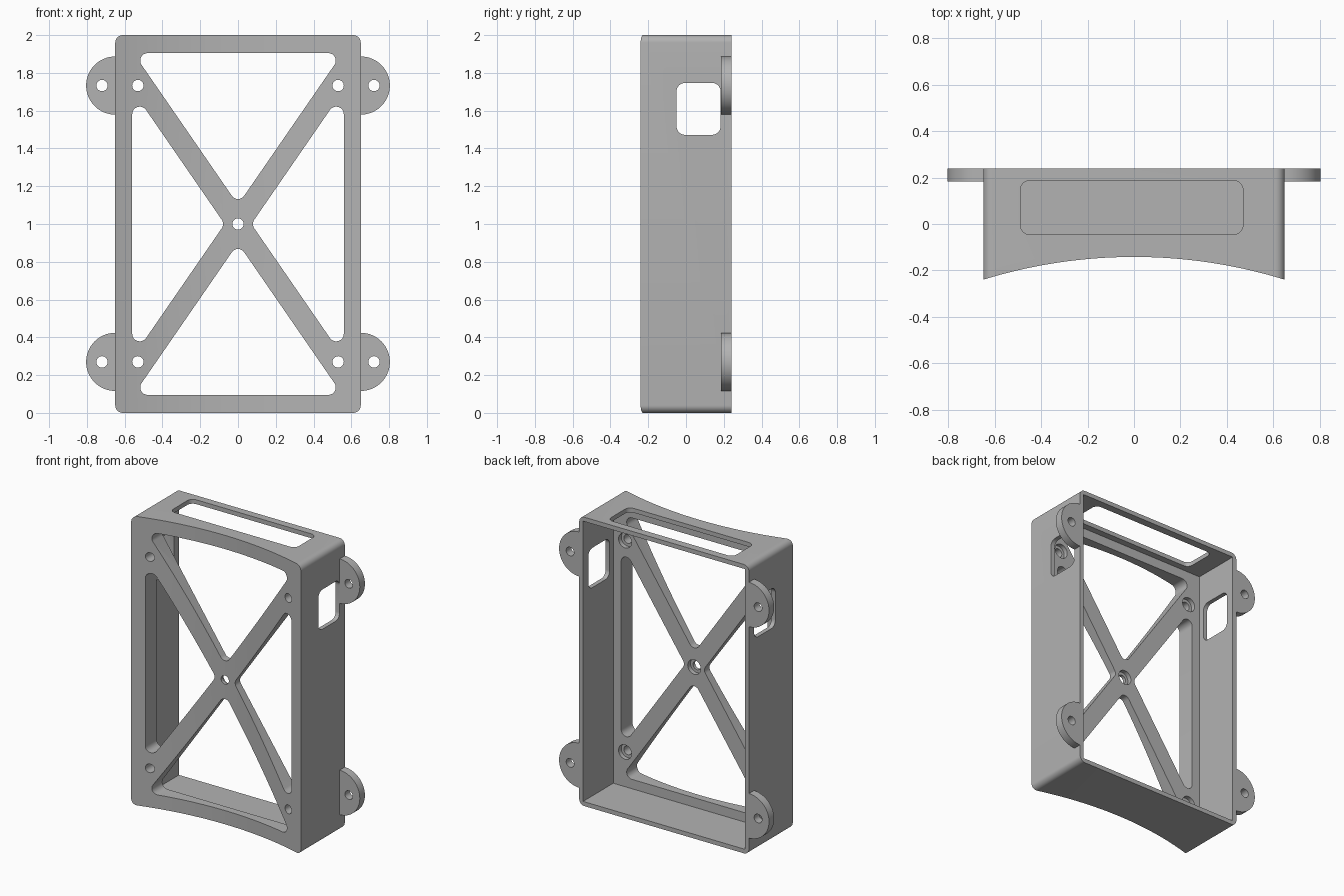
import bpy
import bmesh
import math
from mathutils import Vector

cube = bpy.data.objects.get("Cube")
if cube:
    bpy.data.objects.remove(cube)

grey = bpy.data.materials.new("plain grey")
grey.use_nodes = True
COLOUR = (0.45, 0.45, 0.45, 1)
grey.diffuse_color = COLOUR
grey.node_tree.nodes["Principled BSDF"].inputs["Base Color"].default_value = COLOUR


def rounded(points, r, steps=8):
    """Convex polygon outline with every corner replaced by an arc."""
    out = []
    for i, p in enumerate(points):
        p = Vector(p)
        a = (Vector(points[i - 1]) - p).normalized()
        b = (Vector(points[(i + 1) % len(points)]) - p).normalized()
        half = a.angle(b) / 2
        centre = p + (a + b).normalized() * r / math.sin(half)
        start = p + a * r / math.tan(half) - centre
        end = p + b * r / math.tan(half) - centre
        sweep = math.pi - 2 * half
        for k in range(steps + 1):
            t = k / steps
            v = start * math.sin((1 - t) * sweep) + end * math.sin(t * sweep)
            out.append(centre + v / math.sin(sweep))
    return out


def rect(u0, u1, v0, v1):
    return [(u0, v0), (u1, v0), (u1, v1), (u0, v1)]


def arc(cu, cv, r, a0, a1, n):
    return [(cu + r * math.cos(a0 + (a1 - a0) * k / n),
             cv + r * math.sin(a0 + (a1 - a0) * k / n)) for k in range(n + 1)]


def circle(cu, cv, r):
    return arc(cu, cv, r, 0, 2 * math.pi, 32)[:-1]


def prism(name, outline, axis, lo, hi):
    """Extrude a flat outline along an axis; the outline uses the other two."""
    place = {"x": lambda u, v, d: (d, u, v),
             "y": lambda u, v, d: (u, d, v),
             "z": lambda u, v, d: (u, v, d)}[axis]
    bm = bmesh.new()
    rings = [[bm.verts.new(place(u, v, d)) for u, v in outline] for d in (lo, hi)]
    n = len(outline)
    bm.faces.new(rings[0])
    bm.faces.new(rings[1])
    for i in range(n):
        j = (i + 1) % n
        bm.faces.new((rings[0][i], rings[0][j], rings[1][j], rings[1][i]))
    bmesh.ops.recalc_face_normals(bm, faces=bm.faces)
    mesh = bpy.data.meshes.new(name)
    bm.to_mesh(mesh)
    bm.free()
    mesh.materials.append(grey)
    obj = bpy.data.objects.new(name, mesh)
    bpy.context.collection.objects.link(obj)
    return obj


def activate(obj):
    bpy.ops.object.select_all(action="DESELECT")
    obj.select_set(True)
    bpy.context.view_layer.objects.active = obj


def cut(obj, outline, axis, lo, hi):
    cutter = prism("cutter", outline, axis, lo, hi)
    cutter.hide_render = True
    activate(obj)
    mod = obj.modifiers.new("cut", "BOOLEAN")
    mod.operation = "DIFFERENCE"
    mod.solver = "EXACT"
    mod.object = cutter
    bpy.ops.object.modifier_apply(modifier=mod.name)
    bpy.data.objects.remove(cutter)


def finish(obj):
    activate(obj)
    bpy.ops.object.shade_smooth_by_angle(angle=math.radians(30))


W, BACK, FRONT, PLATE = 0.65, 0.24, -0.24, -0.09
WALL = 0.03
MOUNT_Z = (0.27, 1.733)

# Housing: rounded box, concave front, hollow open back
housing = prism("housing", rounded(rect(-W, W, 0, 2), 0.04), "y", FRONT - 0.02, BACK)
RISE = 0.098
R = (W * W + RISE * RISE) / (2 * RISE)
spread = math.asin(0.75 / R)
saddle = arc(0, FRONT + RISE - R, R, math.pi / 2 + spread, math.pi / 2 - spread, 48)
cut(housing, [(-0.75, -0.6)] + saddle + [(0.75, -0.6)], "z", -0.1, 2.1)
cut(housing, rect(-W + WALL, W - WALL, WALL, 2 - WALL), "y", PLATE, 0.5)

# Four triangular openings that leave the diagonal cross
SLOPE, OFFSET, EDGE_X, EDGE_Z = 1.45, 0.102, 0.56, 0.905
for s in (-1, 1):
    x = (EDGE_Z - OFFSET) / SLOPE
    tri = [(0, 1 + s * OFFSET), (x, 1 + s * EDGE_Z), (-x, 1 + s * EDGE_Z)]
    cut(housing, rounded(tri, 0.04), "y", -0.5, 0)
    h = EDGE_X * SLOPE - OFFSET
    tri = [(s * OFFSET / SLOPE, 1), (s * EDGE_X, 1 - h), (s * EDGE_X, 1 + h)]
    cut(housing, rounded(tri, 0.04), "y", -0.5, 0)

# Screw holes with counterbores on the inside
for x, z in [(0, 1)] + [(s * 0.53, z) for s in (-1, 1) for z in MOUNT_Z]:
    cut(housing, circle(x, z, 0.03), "y", -0.5, 0)
    cut(housing, circle(x, z, 0.05), "y", PLATE - 0.03, 0)

# Side windows and top slot
cut(housing, rounded(rect(-0.05, 0.183, 1.472, 1.747), 0.045), "x", -1, 1)
cut(housing, rounded(rect(-0.49, 0.47, -0.045, 0.187), 0.04), "z", 1.9, 2.1)
finish(housing)

# Half-round mounting tabs
for side, s in (("left", 1), ("right", -1)):
    for level, z in zip(("lower", "upper"), MOUNT_Z):
        half = [(s * u, v) for u, v in
                arc(W, z, 0.154, -math.pi / 2, math.pi / 2, 32)]
        tab = prism(f"{side}_{level}_tab", half, "y", 0.184, BACK)
        cut(tab, circle(s * 0.72, z, 0.03), "y", 0, 0.5)
        finish(tab)
